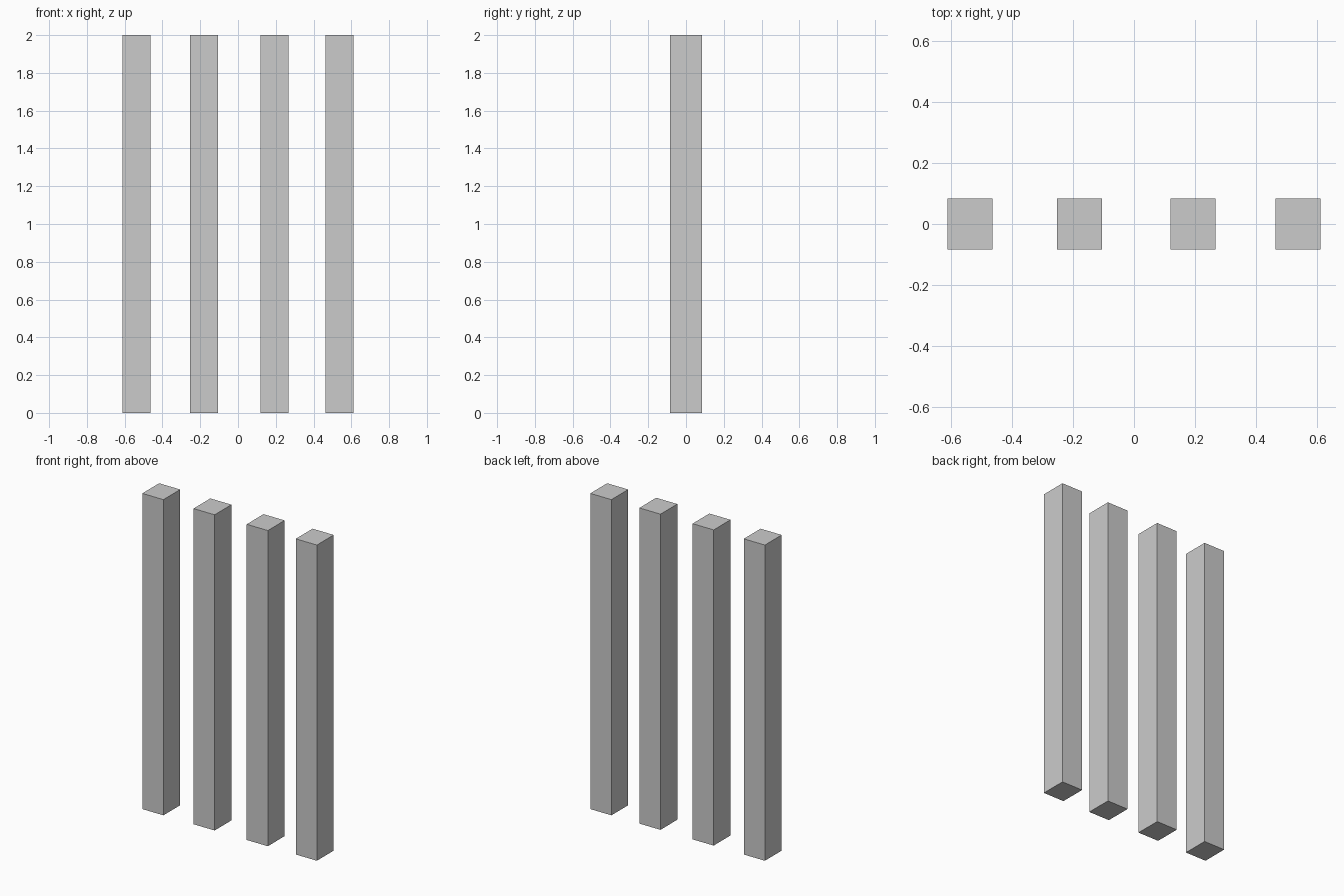
import bpy

if "Cube" in bpy.data.objects:
    bpy.data.objects.remove(bpy.data.objects["Cube"])

WIDTH, DEPTH, HEIGHT = 0.148, 0.168, 2.0


def add_post(name, x):
    bpy.ops.mesh.primitive_cube_add(size=1, location=(x, 0, HEIGHT / 2))
    post = bpy.context.object
    post.name = name
    post.scale = (WIDTH, DEPTH, HEIGHT)
    bpy.ops.object.transform_apply(location=False, rotation=False, scale=True)


# Row of four square posts, slightly unevenly spaced
for i, x in enumerate((-0.538, -0.179, 0.194, 0.538), 1):
    add_post(f"post_{i}", x)
